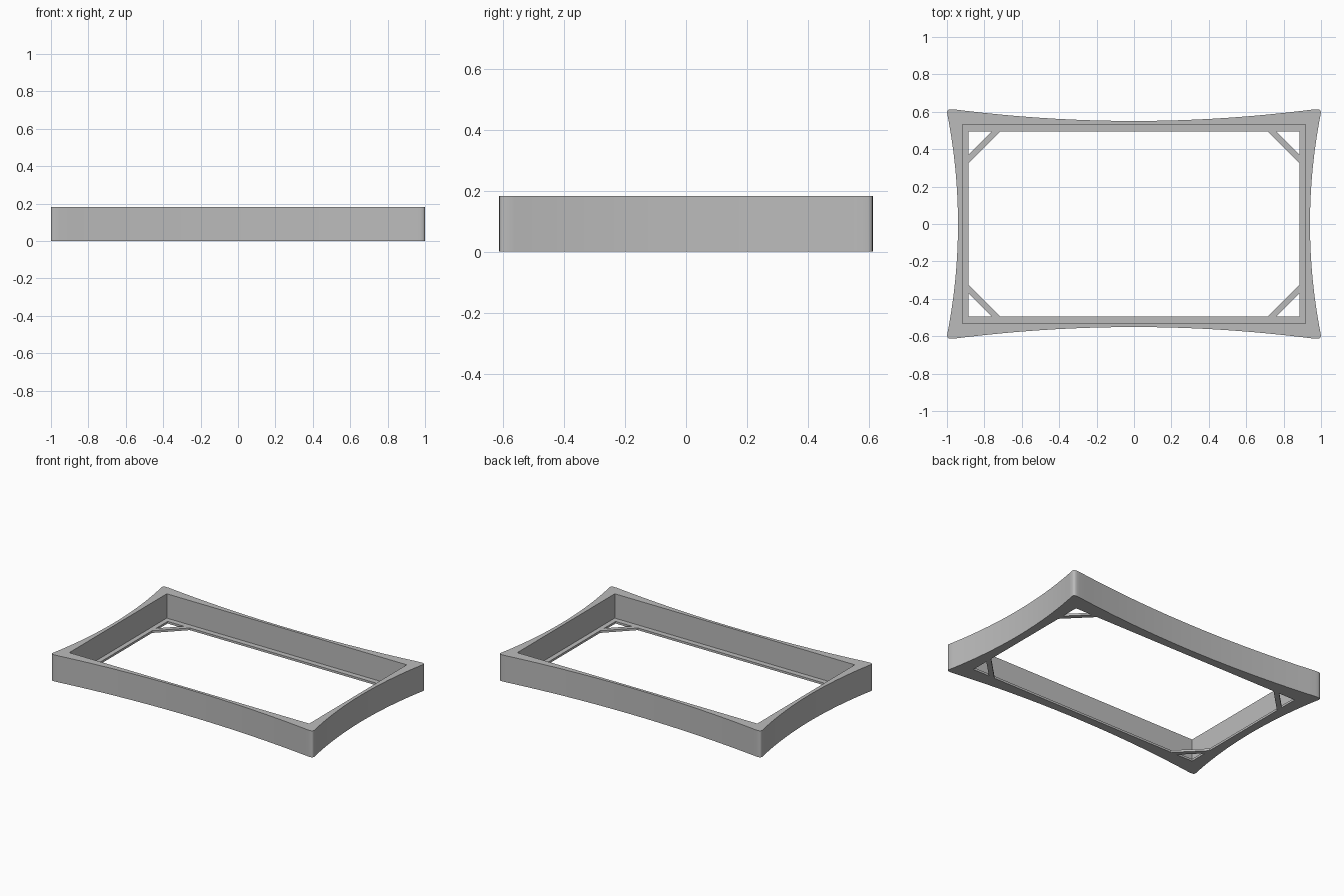
import bpy
import bmesh
import math

if "Cube" in bpy.data.objects:
    bpy.data.objects.remove(bpy.data.objects["Cube"], do_unlink=True)

HEIGHT, LIP = 0.183, 0.015
TIP_X, TIP_Y = 1.0, 0.613       # corner tips
MID_X, MID_Y = 0.941, 0.551     # waist of the bowed sides
OPEN_X, OPEN_Y = 0.917, 0.532   # upper opening
LIP_X, LIP_Y = 0.885, 0.495     # opening inside the lip
OUTER_CUT, INNER_CUT = 0.125, 0.17  # diagonal brace edges, from the lip corner
STEPS = 16

gray = bpy.data.materials.new("plain gray")
gray.use_nodes = True
color = (0.5, 0.5, 0.5, 1)
gray.diffuse_color = color
gray.node_tree.nodes["Principled BSDF"].inputs["Base Color"].default_value = color


def four_corners(quarter):
    """Mirror a quarter outline (from +x round to +y) into a closed loop."""
    pts = []
    for sx, sy in ((1, 1), (-1, 1), (-1, -1), (1, -1)):
        part = quarter if sx * sy > 0 else quarter[::-1]
        for x, y in part:
            p = (sx * x, sy * y)
            if not pts or math.dist(p, pts[-1]) > 1e-5:
                pts.append(p)
    if math.dist(pts[0], pts[-1]) < 1e-5:
        pts.pop()
    return pts


# Outline: bowed sides meeting in small rounded tips
side_y, side_x = TIP_Y - 0.015, TIP_X - 0.045
quarter = []
for i in range(STEPS + 1):
    t = i / STEPS
    quarter.append((MID_X + (TIP_X - MID_X) * t * t, side_y * t))
quarter += [(0.997, 0.607), (0.99, 0.612), (0.975, TIP_Y)]
for i in range(STEPS, -1, -1):
    t = i / STEPS
    quarter.append((side_x * t, MID_Y + (TIP_Y - 0.001 - MID_Y) * t * t))
outline = four_corners(quarter)

# Openings: upper rectangle, main lip hole and four corner triangles
opening = four_corners([(OPEN_X, OPEN_Y)])
holes = [four_corners([(LIP_X, LIP_Y - INNER_CUT), (LIP_X - INNER_CUT, LIP_Y)])]
for sx in (1, -1):
    for sy in (1, -1):
        holes.append([(sx * LIP_X, sy * LIP_Y),
                      (sx * LIP_X, sy * (LIP_Y - OUTER_CUT)),
                      (sx * (LIP_X - OUTER_CUT), sy * LIP_Y)])

bm = bmesh.new()


def ring(points, z):
    return [bm.verts.new((x, y, z)) for x, y in points]


def edge(a, b):
    return bm.edges.get((a, b)) or bm.edges.new((a, b))


def fill(rings):
    edges = [edge(r[i - 1], r[i]) for r in rings for i in range(len(r))]
    bmesh.ops.triangle_fill(bm, edges=edges, use_beauty=True, use_dissolve=False,
                            normal=(0, 0, 1))


def wall(low, high):
    for i in range(len(low)):
        bm.faces.new((low[i - 1], low[i], high[i], high[i - 1]))


outer_low, outer_high = ring(outline, 0), ring(outline, HEIGHT)
open_low, open_high = ring(opening, LIP), ring(opening, HEIGHT)
holes_low = [ring(h, 0) for h in holes]
holes_high = [ring(h, LIP) for h in holes]

fill([outer_high, open_high])       # rim
fill([open_low] + holes_high)       # ledge and braces, top
fill([outer_low] + holes_low)       # underside
wall(outer_low, outer_high)
wall(open_low, open_high)
for low, high in zip(holes_low, holes_high):
    wall(low, high)
bmesh.ops.recalc_face_normals(bm, faces=bm.faces)

mesh = bpy.data.meshes.new("bowed_frame")
bm.to_mesh(mesh)
bm.free()
mesh.materials.append(gray)
frame = bpy.data.objects.new("bowed_frame", mesh)
bpy.context.collection.objects.link(frame)

bpy.ops.object.select_all(action="DESELECT")
frame.select_set(True)
bpy.context.view_layer.objects.active = frame
bpy.ops.object.shade_smooth_by_angle(angle=math.radians(40))
